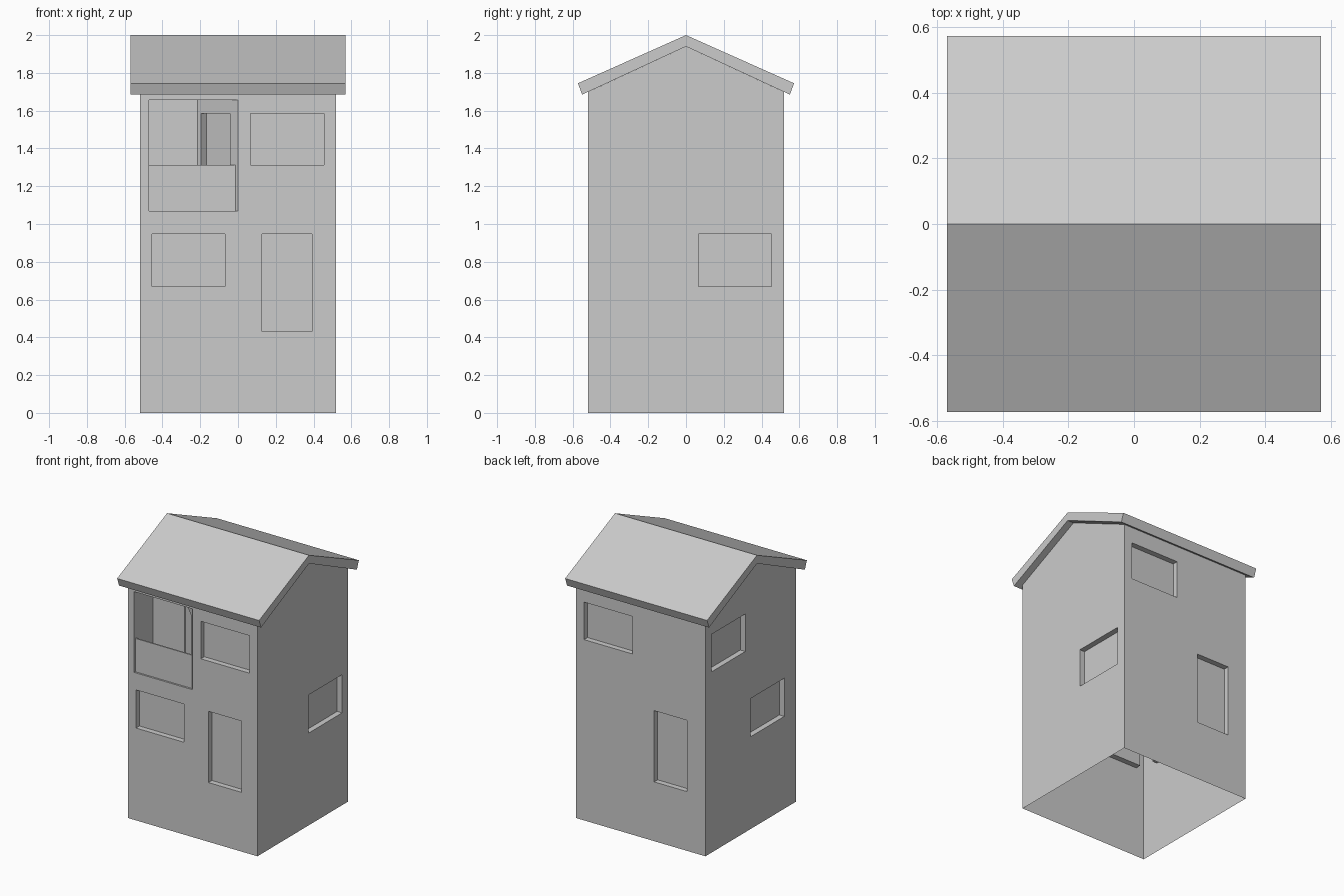
import bpy, bmesh
from mathutils import Vector

if "Cube" in bpy.data.objects:
    bpy.data.objects.remove(bpy.data.objects["Cube"])


def prism(name, base, shift):
    """Solid made by sweeping a flat outline along a vector."""
    bm = bmesh.new()
    a = [bm.verts.new(p) for p in base]
    b = [bm.verts.new(Vector(p) + Vector(shift)) for p in base]
    n = len(a)
    bm.faces.new(a)
    bm.faces.new(b)
    for i in range(n):
        j = (i + 1) % n
        bm.faces.new((a[i], a[j], b[j], b[i]))
    bmesh.ops.recalc_face_normals(bm, faces=bm.faces)
    me = bpy.data.meshes.new(name)
    bm.to_mesh(me)
    bm.free()
    ob = bpy.data.objects.new(name, me)
    bpy.context.collection.objects.link(ob)
    return ob


def upright(name, outline, z0, z1):
    return prism(name, [(x, y, z0) for x, y in outline], (0, 0, z1 - z0))


def rect(x0, x1, y0, y1):
    return [(x0, y0), (x1, y0), (x1, y1), (x0, y1)]


W, DEPTH, OUT = 0.52, 0.04, 0.05
RISE = 0.26 / 0.56

# House body with gable ends
eave = 1.94 - W * RISE
profile = [(-W, 0), (W, 0), (W, eave), (0, 1.94), (-W, eave)]
body = prism("house_walls", [(-W, y, z) for y, z in profile], (2 * W, 0, 0))


def opening(side, a, b, z0, z1):
    lo, hi = W - DEPTH, W + OUT
    r = {"front": rect(a, b, -hi, -lo), "back": rect(a, b, lo, hi),
         "left": rect(-hi, -lo, a, b), "right": rect(lo, hi, a, b)}[side]
    return upright("opening_cutter", r, z0, z1)


LOW, HIGH, DOOR = (0.67, 0.947), (1.312, 1.584), (0.43, 0.947)

# Window and door recesses
cutters = [
    opening("front", -0.455, -0.068, *LOW),
    opening("front", 0.065, 0.455, *HIGH),
    opening("front", 0.127, 0.392, *DOOR),
    opening("back", 0.065, 0.455, *HIGH),
    opening("back", -0.373, -0.108, *DOOR),
    opening("right", 0.065, 0.452, *LOW),
    opening("left", 0.063, 0.452, *HIGH),
    opening("left", -0.385, 0.003, *LOW),
]
# Balcony niche with a diagonal wall, then the door set into that wall
cutters.append(upright("balcony_cutter",
    [(-0.47, -0.6), (0.08, -0.6), (-0.215, -0.305), (-0.47, -0.305)], 1.07, 1.656))
d = 0.029
xa, xb = -0.195, -0.042
cutters.append(upright("balcony_door_cutter",
    [(xa - d, -W - xa - d), (xb - d, -W - xb - d),
     (xb + d, -W - xb + d), (xa + d, -W - xa + d)], 1.075, 1.584))

bpy.context.view_layer.objects.active = body
for c in cutters:
    m = body.modifiers.new("cut", "BOOLEAN")
    m.operation, m.solver, m.object = "DIFFERENCE", "EXACT", c
    bpy.ops.object.modifier_apply(modifier=m.name)
    bpy.data.objects.remove(c)

# Open the bottom, and the top under the roof
bm = bmesh.new()
bm.from_mesh(body.data)
bm.normal_update()
gone = [f for f in bm.faces
        if all(v.co.z < 0.001 for v in f.verts)
        or (f.normal.z > 0.5 and f.calc_center_median().z > 1.69)]
bmesh.ops.delete(bm, geom=gone, context="FACES")
bm.to_mesh(body.data)
bm.free()

# Balcony parapet, set slightly back from the wall
upright("balcony_parapet",
        [(-0.47, -0.507), (-0.013, -0.507), (-0.023, -0.497), (-0.47, -0.497)], 1.07, 1.312)

# Roof slab
roof = [(0, 2.0), (0.572, 1.745), (0.55, 1.685), (0, 1.94), (-0.55, 1.685), (-0.572, 1.745)]
prism("roof", [(-0.57, y, z) for y, z in roof], (1.14, 0, 0))
